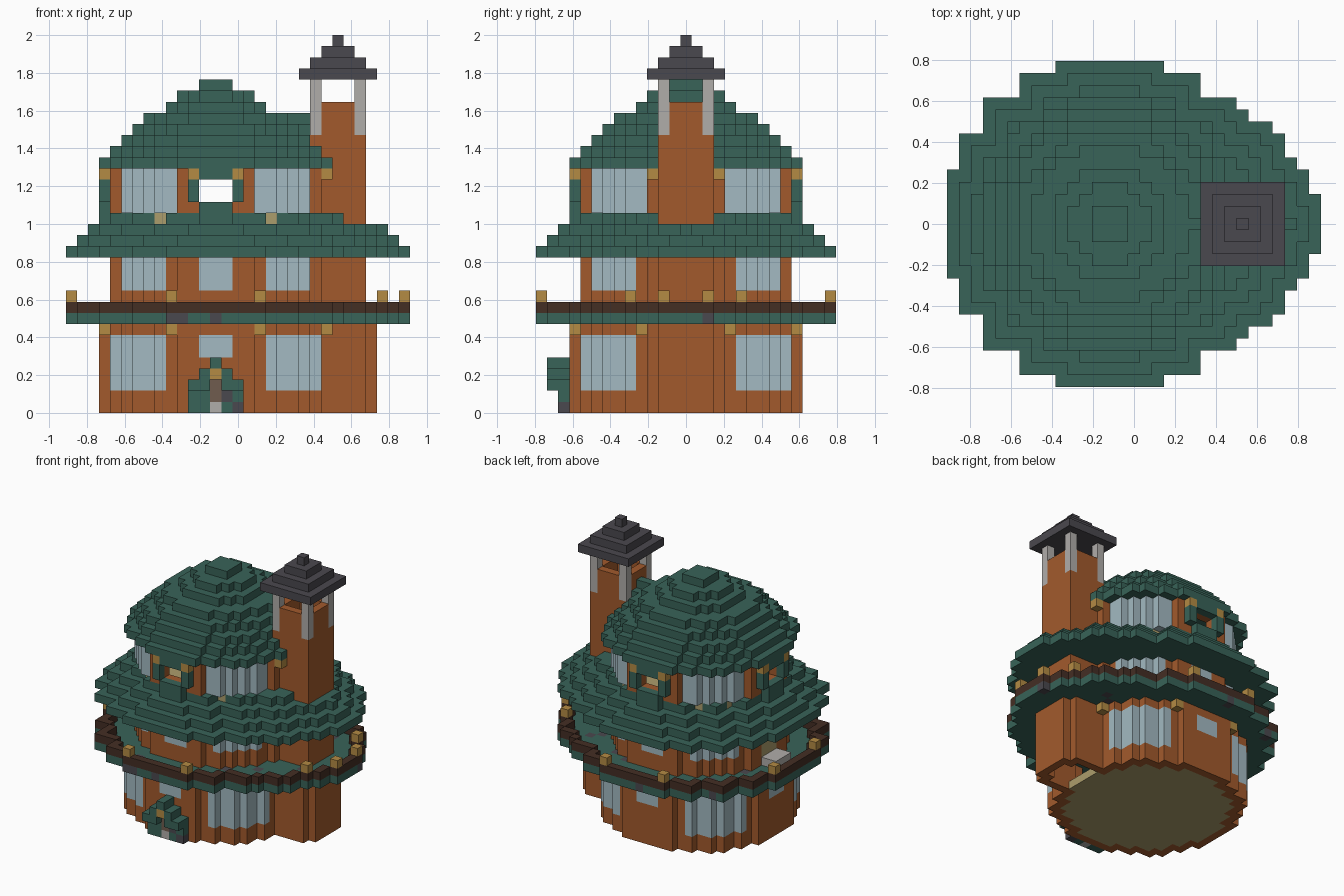
import bpy, bmesh, random
from mathutils import Vector

if "Cube" in bpy.data.objects:
    bpy.data.objects.remove(bpy.data.objects["Cube"], do_unlink=True)
random.seed(4)
V = 1 / 17          # block size; block u=0 is the main round house axis
TOWER = 11          # tower axis, in blocks


def srgb(r, g, b):
    return tuple((c / 255 / 12.92 if c < 11 else ((c / 255 + 0.055) / 1.055) ** 2.4)
                 for c in (r, g, b)) + (1,)


COLOURS = {
    "green_tile": srgb(56, 99, 88),
    "orange_brick": srgb(162, 90, 44),
    "pale_glass": srgb(163, 186, 194),
    "lantern_gold": srgb(180, 139, 68),
    "dark_wood": srgb(68, 46, 36),
    "slate_grey": srgb(74, 72, 78),
    "light_stone": srgb(176, 173, 170),
    "tan_floor": srgb(172, 157, 108),
    "taupe_door": srgb(112, 92, 78),
}
MATS = {}
for name, col in COLOURS.items():
    m = bpy.data.materials.new(name)
    m.diffuse_color = col
    m.use_nodes = True
    m.node_tree.nodes["Principled BSDF"].inputs["Base Color"].default_value = col
    MATS[name] = m

grid = {}           # block -> (part, colour)


def put(part, colour, plan, levels):
    for k in levels:
        for u, v in plan:
            grid[u, v, k] = (part, colour)


def disc(r):
    return {(u, v) for u in range(-r, r + 1) for v in range(-r, r + 1)
            if u * u + v * v <= r * r + 1.3 * r}


def rect(u0, u1, v0, v1):
    return {(u, v) for u in range(u0, u1 + 1) for v in range(v0, v1 + 1)}


def rim(plan):
    return {(u, v) for u, v in plan
            if any((u + a, v + b) not in plan for a in (-1, 0, 1) for b in (-1, 0, 1))}


# Half outlines of the wide eave, as reach left and right for each row |v|
LEFT = [13] * 5 + [12] * 3 + [10] * 3 + [7, 7, 4]
RIGHT = [17, 17, 17, 16, 16, 15, 14, 14, 13, 11, 10, 7, 7, 4]


def eave(step):
    plan = set()
    for row in range(step, 14):
        for v in {row - step, step - row}:
            plan |= rect(step - LEFT[row], RIGHT[row] - step, v, v)
    return plan


# Ground floor with corner windows, small windows and tower foot
ground = disc(10)
foot = rect(TOWER - 3, TOWER + 3, -2, 2) | rect(TOWER - 3, TOWER + 2, -3, 3)
put("ground_floor_base", "tan_floor", disc(9), [0])
put("ground_wall", "orange_brick", rim(ground | foot), range(8))
for u, v in rim(ground):
    a, b = abs(u), abs(v)
    if 5 <= a <= 9 and 5 <= b <= 9:
        put("ground_windows", "pale_glass", {(u, v)}, range(2, 7))
    elif u < 5 and min(a, b) <= 1 and max(a, b) == 10:
        put("ground_windows", "pale_glass", {(u, v)}, (5, 6))

# Balcony floor, railing and railing lanterns
deck = eave(0)
put("balcony_floor", "green_tile", deck, [8])
for c in sorted(deck):
    if random.random() < 0.05:
        put("balcony_floor", "slate_grey", {c}, [8])
put("balcony_railing", "dark_wood", {(u, v) for u, v in deck if not
    {(u + 1, v), (u - 1, v), (u, v + 1), (u, v - 1)} <= deck}, [9])
for s in (-1, 1):
    put("railing_lanterns", "lantern_gold",
        {(-13, 4 * s), (-4, 13 * s), (4, 13 * s), (17, 2 * s), (15, 5 * s)}, [10])
    put("wall_lanterns", "lantern_gold",
        {(-10, 4 * s), (-4, 10 * s), (4, 10 * s), (10, 4 * s)}, [7])

# Middle floor
upper = disc(9)
put("middle_wall", "orange_brick", rim(upper), range(9, 14))
for u, v in rim(upper):
    a, b = abs(u), abs(v)
    if 5 <= a <= 8 and 5 <= b <= 8 or (a <= 1 and b == 9):
        put("middle_windows", "pale_glass", {(u, v)}, range(11, 14))
put("balcony_door", "tan_floor", rect(-9, -9, -1, 1), range(9, 12))
put("balcony_step", "light_stone", rect(-11, -10, -1, 1), [9])

# Lower roof in receding courses
for step in range(4):
    put("lower_roof", "green_tile", eave(step), [14 + step])
put("top_floor", "tan_floor", disc(8), [17])

# Top floor with glazed corners
put("top_wall", "orange_brick", rim(upper), range(18, 22))
for u, v in rim(upper):
    if 4 <= abs(u) <= 8 and 4 <= abs(v) <= 8:
        put("top_windows", "pale_glass", {(u, v)}, range(18, 22))

# Open windows with green frames and lanterns on three sides
turns = (lambda p, q: (p, -q), lambda p, q: (p, q), lambda p, q: (-q, p))
for turn in turns:
    for p in (-1, 0, 1):
        for k in (19, 20):
            grid.pop(turn(p, 9) + (k,), None)
        put("window_frames", "green_tile", {turn(p, 10)}, (18, 21))
    for p in (-2, 2):
        put("window_frames", "green_tile", {turn(p, 10)}, (19, 20))
        put("top_lanterns", "lantern_gold", {turn(p, 10)}, [21])
put("top_lanterns", "lantern_gold", {(10, -3), (10, 3)}, [21])

# Upper roof dome with a ridge running to the tower
for i, r in enumerate((10, 9, 8, 7, 6, 4, 3, 1)):
    put("upper_roof", "green_tile", disc(r), [22 + i])
    if i < 5:
        put("upper_roof", "green_tile", rect(0, 8, i - 4, 4 - i), [22 + i])

# Chimney tower, corner posts and stepped cap
shaft = rect(TOWER - 2, TOWER + 2, -2, 2)
corners = {(TOWER + a, b) for a in (-2, 2) for b in (-2, 2)}
put("chimney", "orange_brick", shaft, range(8, 25))
put("chimney", "orange_brick", rim(shaft) - corners, range(25, 28))
put("chimney_posts", "light_stone", corners, range(25, 30))
for i in range(4):
    h = 3 - i
    put("chimney_cap", "slate_grey", rect(TOWER - h, TOWER + h, -h, h), [30 + i])

# Front porch
put("porch", "green_tile", rect(-2, 2, -11, -11), range(3))
put("porch", "green_tile", rect(-1, 1, -12, -11), [3])
put("porch", "green_tile", {(0, -11), (0, -12)}, [4])
put("porch", "green_tile", {(-2, -12), (-1, -12), (1, -12), (2, -12)}, [2])
put("porch_lantern", "lantern_gold", {(0, -12)}, [3])
put("porch_door", "taupe_door", {(0, -11)}, (1, 2))
put("porch_step", "light_stone", {(0, -11)}, [0])
put("porch_stones", "slate_grey", {(2, -11)}, [0])
put("porch_stones", "slate_grey", {(1, -11)}, [1])

# Turn each part's exposed block sides into one mesh
AXES = [Vector(a) for a in ((1, 0, 0), (0, 1, 0), (0, 0, 1))]
parts = {}
for cell, (part, colour) in grid.items():
    parts.setdefault(part, []).append((cell, colour))
for part, cells in parts.items():
    bm = bmesh.new()
    names = sorted({c for _, c in cells})
    verts = {}

    def corner(p):
        key = tuple(round(2 * x) for x in p)
        if key not in verts:
            verts[key] = bm.verts.new(((p.x - 2) * V, p.y * V, (p.z + 0.5) * V))
        return verts[key]

    for cell, colour in cells:
        c = Vector(cell)
        for i in range(3):
            for s in (-1, 1):
                n = AXES[i] * s
                if tuple(int(x) for x in c + n) in grid:
                    continue
                a, b = AXES[(i + 1) % 3] * s / 2, AXES[(i + 2) % 3] / 2
                m = c + n / 2
                f = bm.faces.new([corner(p) for p in
                                  (m - a - b, m + a - b, m + a + b, m - a + b)])
                f.material_index = names.index(colour)
    mesh = bpy.data.meshes.new(part)
    bm.to_mesh(mesh)
    bm.free()
    for n in names:
        mesh.materials.append(MATS[n])
    bpy.context.scene.collection.objects.link(bpy.data.objects.new(part, mesh))
